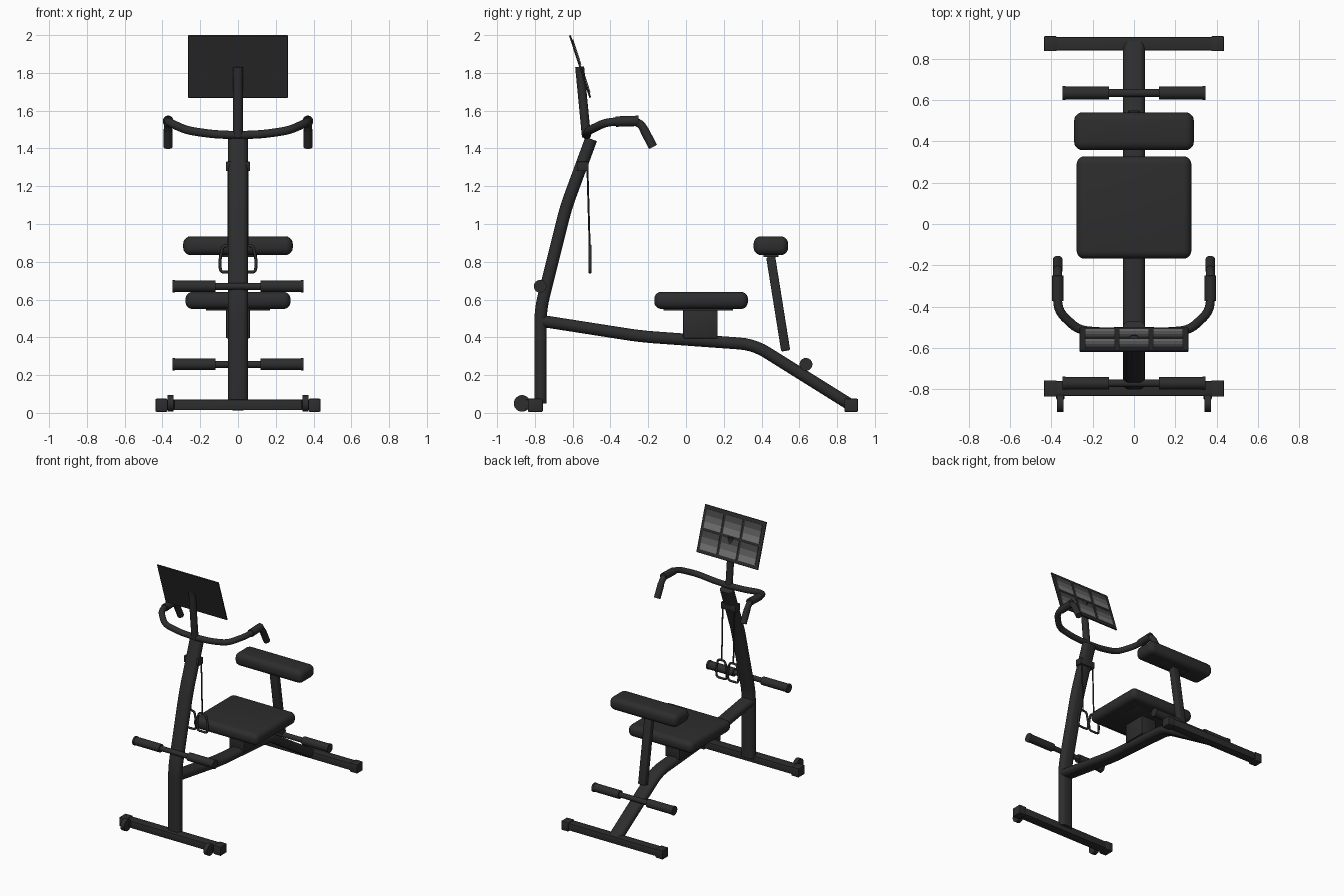
import bpy, bmesh, math
from mathutils import Vector, Matrix

if "Cube" in bpy.data.objects:
    bpy.data.objects.remove(bpy.data.objects["Cube"])


def material(name, v):
    m = bpy.data.materials.new(name)
    m.diffuse_color = (v, v, v, 1)
    m.use_nodes = True
    m.node_tree.nodes["Principled BSDF"].inputs["Base Color"].default_value = m.diffuse_color
    return m


BLACK = material("matte_black", 0.026)
GREYS = [material("light_grey", 0.19), material("mid_grey", 0.12), material("dark_grey", 0.06)]


def add(name, bm, mats=(BLACK,), bevel=0, segs=3):
    """Turn a bmesh into an object with smooth shading and sharp edges."""
    bmesh.ops.recalc_face_normals(bm, faces=bm.faces)
    me = bpy.data.meshes.new(name)
    bm.to_mesh(me)
    bm.free()
    for m in mats:
        me.materials.append(m)
    ob = bpy.data.objects.new(name, me)
    bpy.context.collection.objects.link(ob)
    bpy.context.view_layer.objects.active = ob
    ob.select_set(True)
    if bevel:
        b = ob.modifiers.new("bevel", 'BEVEL')
        b.width, b.segments = bevel, segs
        bpy.ops.object.modifier_apply(modifier="bevel")
    bpy.ops.object.shade_smooth_by_angle(angle=math.radians(40))
    ob.select_set(False)
    return ob


def box(name, x, y, z, bevel=0.004, segs=2, rot=0):
    """Box from (min, max) ranges, turned about x around its middle."""
    bm = bmesh.new()
    c = Vector([(a + b) / 2 for a, b in (x, y, z)])
    s = [b - a for a, b in (x, y, z)]
    bmesh.ops.create_cube(bm, size=1, matrix=Matrix.Translation(c)
                          @ Matrix.Rotation(rot, 4, 'X') @ Matrix.Diagonal((*s, 1)))
    return add(name, bm, bevel=bevel, segs=segs)


def fillet(pts, r, n=5):
    """Round the inner corners of a path."""
    pts = [Vector(p) for p in pts]
    out = [pts[0]]
    for a, p, b in zip(pts, pts[1:], pts[2:]):
        s = p + (a - p).normalized() * min(r, (a - p).length * .48)
        e = p + (b - p).normalized() * min(r, (b - p).length * .48)
        for i in range(n + 1):
            t = i / n
            out.append(s * (1 - t) ** 2 + p * 2 * t * (1 - t) + e * t * t)
    return out + [pts[-1]]


def sweep(name, pts, w, h=None, ref=(1, 0, 0), sides=20, closed=False):
    """Sweep a stadium profile (w along ref, h across) along a path."""
    h = h or w
    pts = [Vector(p) for p in pts]
    k, n = len(pts), Vector(ref)
    bm = bmesh.new()
    rings = []
    for i, p in enumerate(pts):
        if closed:
            t = pts[(i + 1) % k] - pts[i - 1]
        else:
            t = pts[min(i + 1, k - 1)] - pts[max(i - 1, 0)]
        t.normalize()
        n = (n - t * n.dot(t)).normalized()
        u = t.cross(n)
        ring = []
        for j in range(sides):
            a = 2 * math.pi * (j + .5) / sides
            ca = math.cos(a)
            off = math.copysign((w - h) / 2, ca)
            ring.append(bm.verts.new(p + n * (off + ca * h / 2) + u * math.sin(a) * h / 2))
        rings.append(ring)
    for i in range(k if closed else k - 1):
        a, b = rings[i], rings[(i + 1) % k]
        for j in range(sides):
            bm.faces.new((a[j], a[(j + 1) % sides], b[(j + 1) % sides], b[j]))
    if not closed:
        bm.faces.new(rings[0])
        bm.faces.new(rings[-1])
    return add(name, bm)


def rod(name, x0, x1, y, z, r):
    return sweep(name, [(x0, y, z), (x1, y, z)], 2 * r, ref=(0, 1, 0))


# Frame tubes
sweep("upright_post", fillet([(0, -.77, .05), (0, -.77, .55), (0, -.635, 1.09), (0, -.502, 1.45)], .07),
      .108, .066)
sweep("main_beam", fillet([(0, -.765, .487), (0, -.24, .405), (0, .36, .362), (0, .875, .04)], .08),
      .108, .064)

# Floor bars with end caps
for label, y0, y1 in (("front", -.833, -.762), ("rear", .842, .906)):
    box(label + "_floor_bar", (-.43, .43), (y0, y1), (.015, .07))
    for s in (-1, 1):
        a, b = sorted((s * .375, s * .436))
        box(label + "_floor_bar_cap", (a, b), (y0 - .004, y1 + .004), (.006, .075))

# Transport wheels and their brackets
for s in (-1, 1):
    rod("transport_wheel", s * .357 - .016, s * .357 + .016, -.868, .05, .044)
    box("wheel_bracket", (s * .357 - .02, s * .357 + .02), (-.85, -.82), (.02, .07))

# Foot rollers, front and rear
for label, y, z in (("front", -.772, .67), ("rear", .635, .257)):
    rod(label + "_roller_axle", -.34, .34, y, z, .019)
    for s in (-1, 1):
        rod(label + "_foam_roller", s * .12, s * .335, y, z, .031)
        rod(label + "_roller_cap", s * .333, s * .346, y, z, .034)

# Seat
box("seat_pad", (-.278, .278), (-.168, .328), (.55, .641), .038, 5)
box("seat_plate", (-.17, .17), (-.12, .25), (.541, .555), .002)
box("seat_mount", (-.063, .063), (-.015, .167), (.395, .545), .004)

# Back support pad
box("back_pad", (-.29, .29), (.358, .541), (.835, .935), .04, 5)
box("back_pad_plate", (-.1, .1), (.41, .49), (.826, .84), .002)
back_post = box("back_pad_post", (-.03, .03), (.464, .512), (.325, .83), .008, 3,
                rot=math.atan2(.08, .5))

# Handlebars and grips
for s in (-1, 1):
    bar = [(0, -.525, 1.47), (s * .13, -.525, 1.475), (s * .27, -.515, 1.495), (s * .37, -.42, 1.54),
           (s * .37, -.245, 1.546), (s * .37, -.177, 1.412)]
    sweep("handlebar", fillet(bar, .05), .044, ref=(0, 0, 1))
    sweep("grip_sleeve", [(s * .37, -.372, 1.542), (s * .37, -.25, 1.546)], .056, ref=(0, 0, 1))
    sweep("grip_end", [(s * .37, -.222, 1.5), (s * .37, -.175, 1.408)], .048)

# Pull ropes with stirrup handles
box("rope_bracket", (-.064, .064), (-.577, -.516), (1.28, 1.33))
for s in (-1, 1):
    x = s * .05
    sweep("pull_rope", [(x, -.522, 1.3), (x, -.51, .88)], .011, sides=8)
    loop = [(x, -.508, .745), (x + .043, -.508, .745), (x + .046, -.508, .81), (x + .03, -.508, .885),
            (x - .03, -.508, .885), (x - .046, -.508, .81), (x - .043, -.508, .745), (x - .002, -.508, .745)]
    sweep("stirrup_handle", fillet(loop, .02, 3), .016, ref=(0, 1, 0), sides=10, closed=True)

# Screen stem and tilted panel
sweep("screen_stem", [(0, -.527, 1.46), (0, -.563, 1.832)], .052, .048)
tilt = math.atan2(.108, .33)
box("screen_panel", (-.264, .264), (-.566, -.556), (1.66, 2.008), .002, 1, rot=tilt)

# Six recessed bays on the panel rear, graded in three bands
bm = bmesh.new()
place = Matrix.Translation((0, -.561, 1.834)) @ Matrix.Rotation(tilt, 4, 'X')
for cx in (-.165, 0, .165):
    for cz in (-.078, .078):
        old = set(bm.faces)
        for band in range(3):
            m = place @ Matrix.Translation((cx, .008, cz + (band - 1) * .046)) \
                @ Matrix.Diagonal((.145, .005, .046, 1))
            bmesh.ops.create_cube(bm, size=1, matrix=m)
            for f in set(bm.faces) - old:
                f.material_index = band
            old = set(bm.faces)
add("screen_rear_bays", bm, mats=GREYS)
